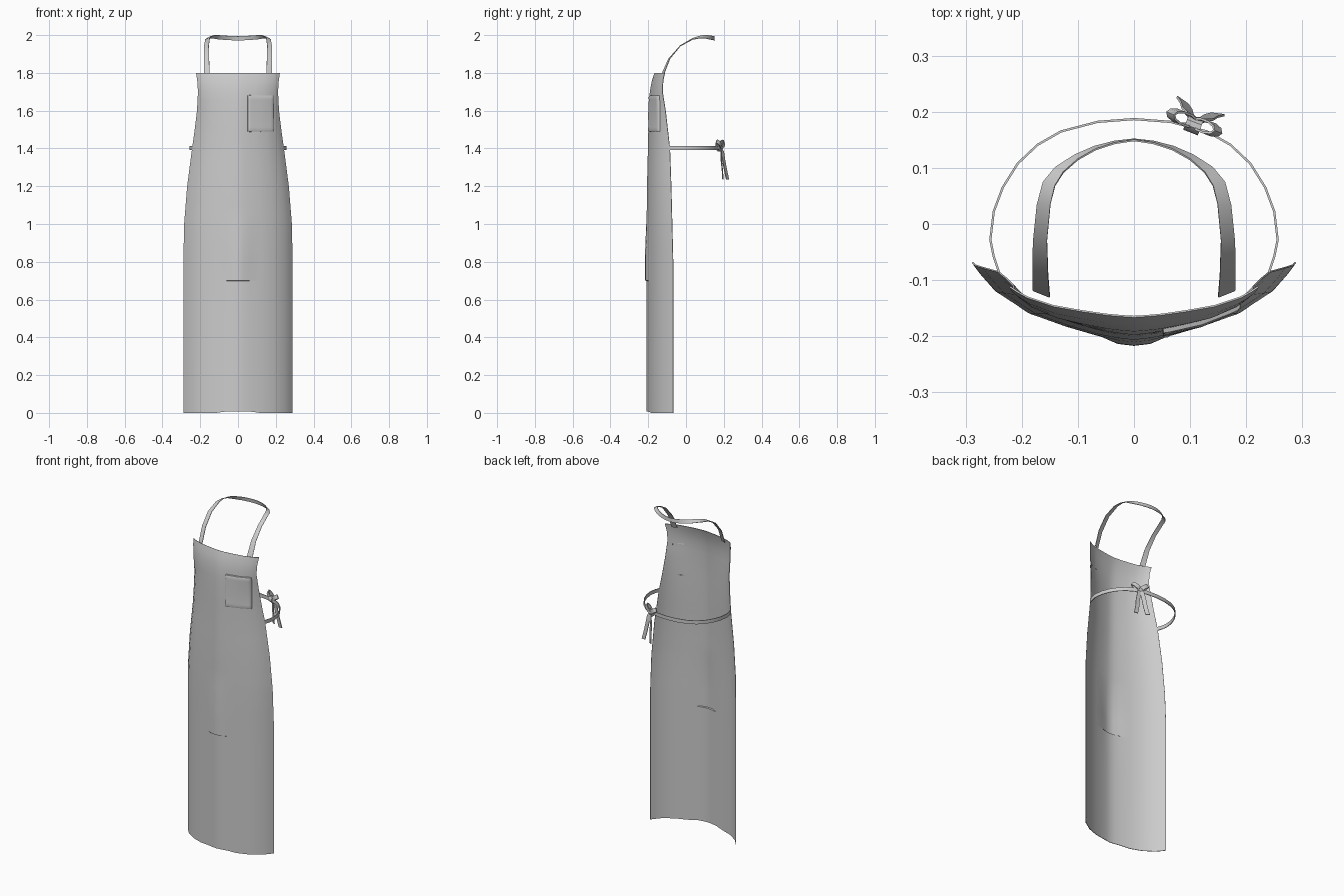
import bpy
from math import radians, sin, cos, pi
from mathutils import Vector as V

if "Cube" in bpy.data.objects:
    bpy.data.objects.remove(bpy.data.objects["Cube"])


def lerp(table, t):
    """Piecewise-linear lookup."""
    if t <= table[0][0]:
        return table[0][1]
    for (a, p), (b, q) in zip(table, table[1:]):
        if t <= b:
            return p + (q - p) * (t - a) / (b - a)
    return table[-1][1]


def sheet(name, rows, thick, angle=40):
    """Cloth sheet from rows of points, thickened and smooth shaded."""
    n = len(rows[0])
    verts = [tuple(p) for r in rows for p in r]
    faces = [(i * n + j, i * n + j + 1, (i + 1) * n + j + 1, (i + 1) * n + j)
             for i in range(len(rows) - 1) for j in range(n - 1)]
    me = bpy.data.meshes.new(name)
    me.from_pydata(verts, [], faces)
    ob = bpy.data.objects.new(name, me)
    bpy.context.collection.objects.link(ob)
    bpy.ops.object.select_all(action='DESELECT')
    ob.select_set(True)
    bpy.context.view_layer.objects.active = ob
    mod = ob.modifiers.new("thickness", 'SOLIDIFY')
    mod.thickness = thick
    mod.offset = 0
    bpy.ops.object.modifier_apply(modifier=mod.name)
    bpy.ops.object.shade_smooth_by_angle(angle=radians(angle))
    return ob


def ribbon(name, path, side, thick=0.004):
    """Flat ribbon along a path; side is the half-width vector."""
    return sheet(name, [(V(p) - side, V(p) + side) for p in path], thick)


# Apron surface: half-width, centre depth and edge depth by height
WIDTH = [(0, .288), (.8, .288), (1, .284), (1.2, .268), (1.4, .242),
         (1.5, .228), (1.6, .216), (1.7, .211), (1.76, .215), (1.8, .221)]
CENTRE = [(0, -.208), (.7, -.207), (1, -.207), (1.2, -.205), (1.4, -.2),
          (1.6, -.196), (1.7, -.19), (1.76, -.179), (1.8, -.165)]
EDGE = [(0, -.068), (.8, -.068), (1, -.073), (1.2, -.078), (1.4, -.085),
        (1.6, -.108), (1.7, -.124), (1.76, -.121), (1.8, -.112)]
CURVE = [(0, 0), (.1, .025), (.22, .07), (.42, .19), (.65, .36), (.86, .65),
         (.95, .86), (1, 1)]
BULGE = [(.7, 0), (.702, .009), (.85, .008), (1.05, 0)]


def surf(u, z, out=0):
    c, e = lerp(CENTRE, z), lerp(EDGE, z)
    y = c + (e - c) * lerp(CURVE, abs(u))
    if abs(u) < .15:
        y -= lerp(BULGE, z)
    hem = .007 if z == 0 and abs(u) < .25 else 0
    return V((lerp(WIDTH, z) * u, y - out, z + hem))


us = [-u for u, _ in CURVE[:0:-1]] + [u for u, _ in CURVE]
zs = [0, .2, .45, .7, .702, .8, .85, 1, 1.05, 1.1, 1.2, 1.3, 1.4, 1.5, 1.6, 1.65,
      1.7, 1.73, 1.76, 1.8]
sheet("apron_body", [[surf(u, z) for u in us] for z in zs], .003)

# Padded chest pocket that follows the cloth
puff = [(0, 0), (.01, .008), (.05, .012), (.12, .009), (.5, .011), (.88, .01),
        (.95, .012), (.99, .008), (1, 0)]
rows = []
for b, hb in puff:
    z = 1.49 + .19 * b
    rows.append([surf((.052 + .137 * a) / lerp(WIDTH, z), z, min(ha, hb))
                 for a, ha in puff])
sheet("chest_pocket", rows, .004)

# Neck strap: inner and outer edge of one half, mirrored
outer = [(.18, -.118, 1.79), (.181, -.085, 1.875), (.18, -.03, 1.942),
         (.173, .035, 1.977), (.162, .075, 1.984), (.14, .101, 1.984),
         (.105, .123, 1.978), (.07, .138, 1.975), (.035, .147, 1.973)]
inner = [(.15, -.13, 1.79), (.153, -.092, 1.875), (.155, -.03, 1.945),
         (.149, .035, 1.983), (.141, .068, 1.994), (.126, .092, 1.999),
         (.1, .115, 1.999), (.068, .133, 1.997), (.034, .144, 1.995)]
half = [(V(o), V(i)) for o, i in zip(outer, inner)]
flip = V((-1, 1, 1))
strap = half + [(V((0, .151, 1.972)), V((0, .149, 1.994)))]
strap += [(o * flip, i * flip) for o, i in reversed(half)]
sheet("neck_strap", strap, .003)

# Waist tie around the back
side = [(.24, -.088), (.25, -.058), (.256, -.028), (.25, .022), (.234, .065),
        (.207, .108), (.172, .141), (.13, .165), (.065, .182)]
tie = side + [(0, .187)] + [(-x, y) for x, y in reversed(side)]
ribbon("waist_tie", [(x, y, 1.402) for x, y in tie], V((0, 0, .011)))

# Bow: knot, two loops and two tails
K = V((.106, .177, 1.403))
t, n, up = V((.93, -.36, 0)), V((.36, .93, 0)), V((0, 0, 1))
ring = [2 * pi * i / 10 for i in range(11)]
ribbon("bow_knot", [K + n * .013 * cos(a) + up * .018 * sin(a) for a in ring],
       t * .014)
for s, label in ((-1, "left"), (1, "right")):
    d = (t * s * .045 + up * .033)
    w = d.cross(n).normalized() * .012
    ribbon(f"bow_loop_{label}",
           [K + n * .004 + d * (.5 - .5 * cos(a)) + n * .011 * sin(a) for a in ring], w)
    tail = [(0, .004, 0), (.008, .014, -.02), (.018, .018, -.07),
            (.024, .026, -.12), (.034, .033, -.167)]
    ribbon(f"bow_tail_{label}",
           [K + t * s * a + n * b + up * c for a, b, c in tail],
           (t + n * .25 * s).normalized() * .012)
